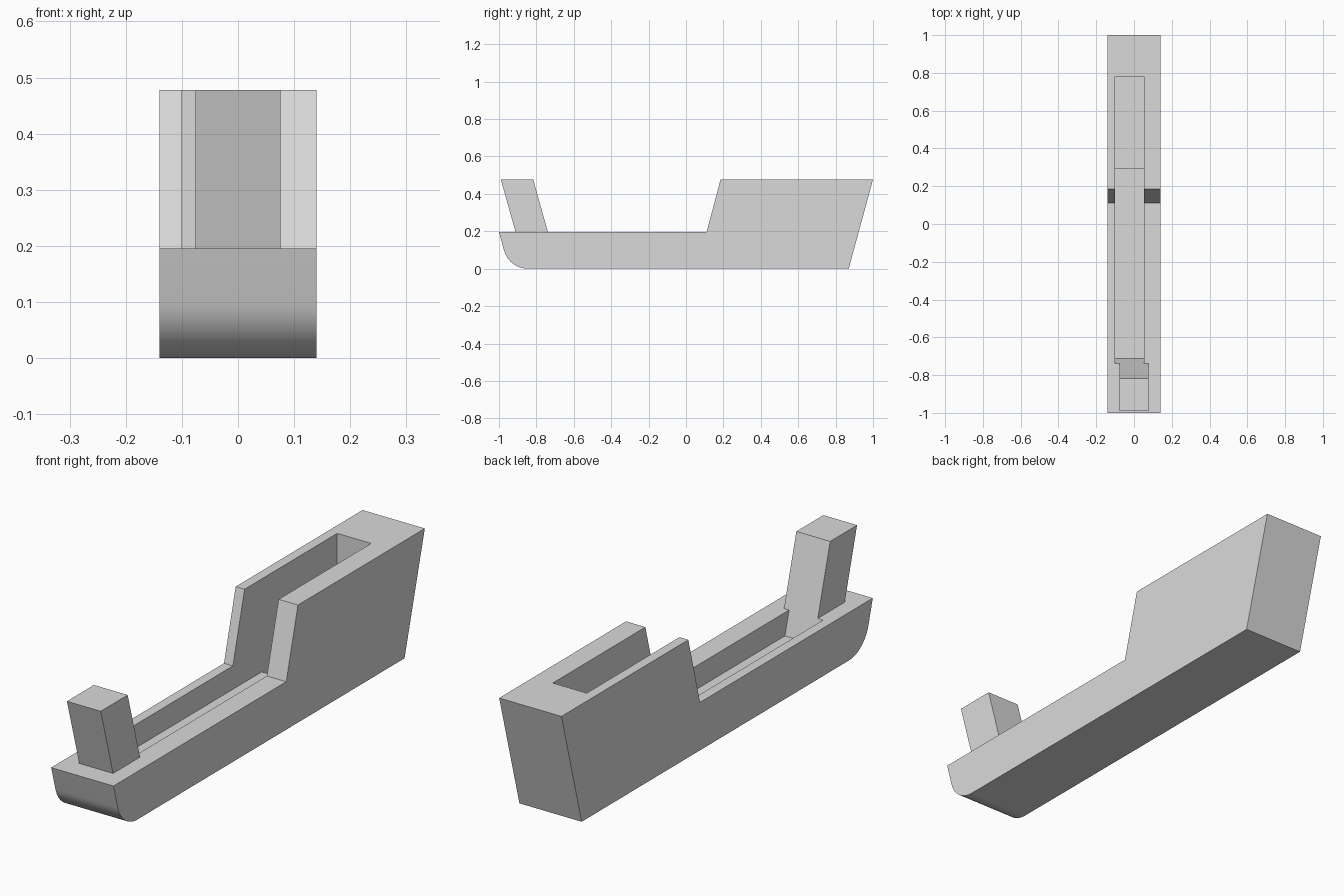
import bpy, bmesh, math

if "Cube" in bpy.data.objects:
    bpy.data.objects.remove(bpy.data.objects["Cube"], do_unlink=True)

grey = bpy.data.materials.new("light grey")
grey.use_nodes = True
colour = (0.7, 0.7, 0.7, 1)
grey.diffuse_color = colour
grey.node_tree.nodes["Principled BSDF"].inputs["Base Color"].default_value = colour

DECK, TOP, LEAN = 0.195, 0.478, 0.28


def extrude_profile(name, profile, x0, x1):
    """Extrude a side profile of (y, z) points from x0 to x1."""
    bm = bmesh.new()
    face = bm.faces.new([bm.verts.new((x0, y, z)) for y, z in profile])
    new = bmesh.ops.extrude_face_region(bm, geom=[face])["geom"]
    bmesh.ops.translate(bm, vec=(x1 - x0, 0, 0),
                        verts=[v for v in new if isinstance(v, bmesh.types.BMVert)])
    bmesh.ops.recalc_face_normals(bm, faces=bm.faces)
    mesh = bpy.data.meshes.new(name)
    bm.to_mesh(mesh)
    bm.free()
    mesh.materials.append(grey)
    obj = bpy.data.objects.new(name, mesh)
    bpy.context.collection.objects.link(obj)
    return obj


# Rounded lower front corner, tangent to the leaning front and the flat bottom
tilt = math.atan(LEAN)
tangent = 0.1
radius = tangent * math.tan(math.pi / 4 + tilt / 2)
centre_y = -1 + LEAN * DECK + tangent
STEPS = 16
nose = []
for i in range(STEPS + 1):
    a = -math.pi / 2 - (math.pi / 2 - tilt) * i / STEPS
    nose.append((centre_y + radius * math.cos(a), radius + radius * math.sin(a)))

# Body with low deck and tall rear block
body = extrude_profile("body", [(0.87, 0), (1, TOP), (0.185, TOP), (0.11, DECK),
                                (-1, DECK)] + nose[::-1], -0.14, 0.14)

# Off-centre slot: shallow in front, deeper in the rear block
FLOOR, PIT, HIGH, POST_BACK = 0.1, 0.05, 0.6, -0.738


def back_y(z):
    return POST_BACK - LEAN * (z - DECK)


slot = extrude_profile("slot_cutter", [(0.78, HIGH), (0.78, PIT), (0.295, PIT),
                                       (0.295, FLOOR), (back_y(FLOOR), FLOOR),
                                       (back_y(HIGH), HIGH)], -0.1, 0.053)
slot.hide_render = True
cut = body.modifiers.new("slot", "BOOLEAN")
cut.operation = "DIFFERENCE"
cut.solver = "EXACT"
cut.object = slot
bpy.context.view_layer.objects.active = body
body.select_set(True)
bpy.ops.object.modifier_apply(modifier=cut.name)
bpy.data.objects.remove(slot, do_unlink=True)
bpy.ops.object.shade_smooth_by_angle(angle=math.radians(15))

# Leaning front post
DEPTH = 0.173
extrude_profile("front_post", [(back_y(DECK), DECK), (back_y(TOP), TOP),
                               (back_y(TOP) - DEPTH, TOP),
                               (back_y(DECK) - DEPTH, DECK)], -0.076, 0.076)
